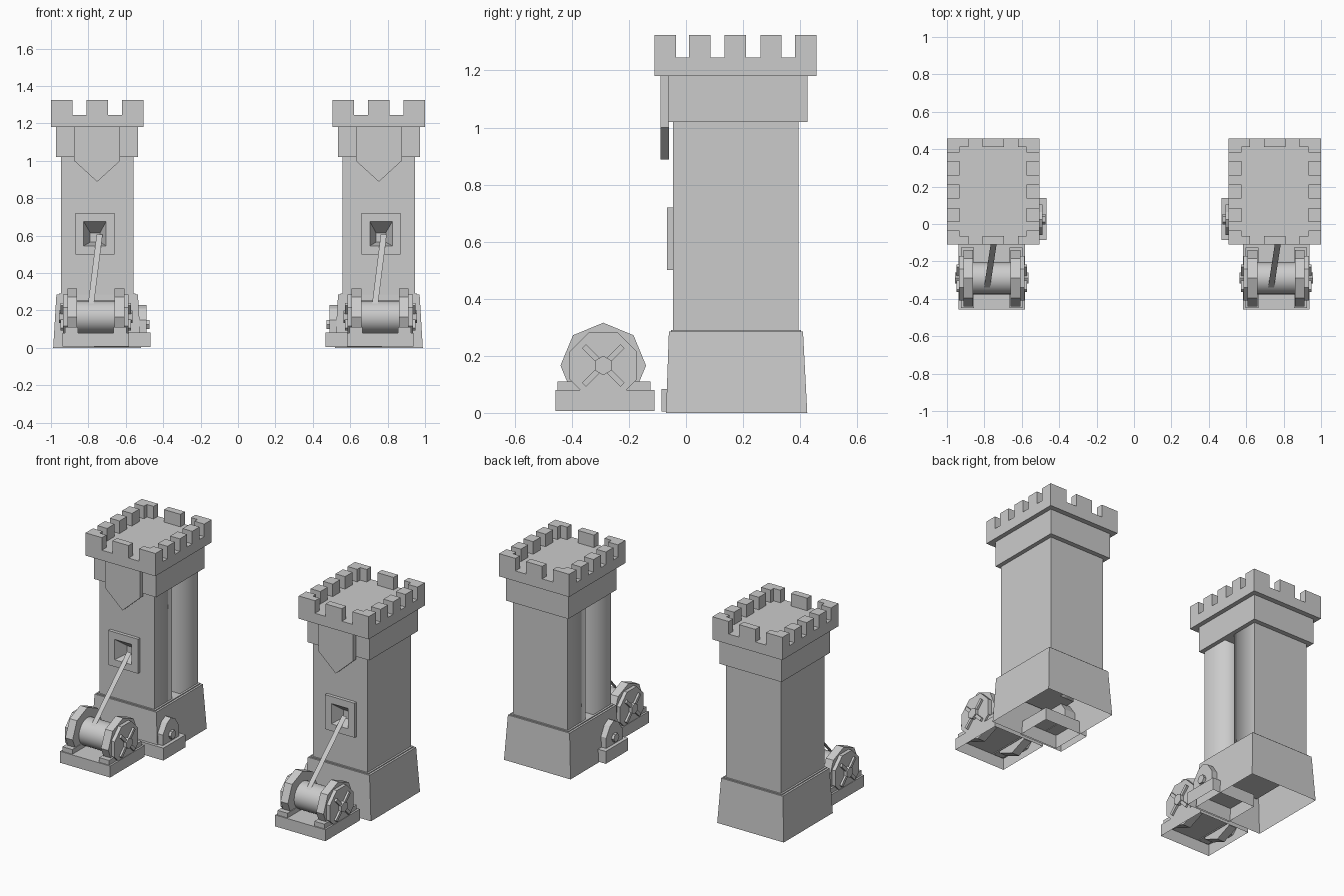
import bpy
import bmesh
from math import sin, cos, pi

if "Cube" in bpy.data.objects:
    bpy.data.objects.remove(bpy.data.objects["Cube"])

stone = bpy.data.materials.new("stone_grey")
stone.use_nodes = True
GREY = (0.6, 0.6, 0.6, 1)
stone.diffuse_color = GREY
stone.node_tree.nodes["Principled BSDF"].inputs["Base Color"].default_value = GREY

side = 1  # -1 mirrors a part to the other tower


def loft(name, ring_a, ring_b, open_bottom=False):
    """Join two matching rings of points into a capped solid."""
    bm = bmesh.new()
    a, b = ([bm.verts.new((side * x, y, z)) for x, y, z in r] for r in (ring_a, ring_b))
    n = len(a)
    bm.faces.new(a)
    bm.faces.new(b)
    for i in range(n):
        j = (i + 1) % n
        bm.faces.new((a[i], a[j], b[j], b[i]))
    bmesh.ops.recalc_face_normals(bm, faces=bm.faces[:])
    if open_bottom:
        down = [f for f in bm.faces if f.normal.z < -0.9]
        bmesh.ops.delete(bm, geom=down, context="FACES")
    mesh = bpy.data.meshes.new(name)
    bm.to_mesh(mesh)
    bm.free()
    mesh.materials.append(stone)
    ob = bpy.data.objects.new(name, mesh)
    bpy.context.collection.objects.link(ob)
    return ob


def prism(name, pts, axis, lo, hi, **kw):
    place = {"x": lambda u, v, t: (t, u, v),
             "y": lambda u, v, t: (u, t, v),
             "z": lambda u, v, t: (u, v, t)}[axis]
    return loft(name, [place(u, v, lo) for u, v in pts],
                [place(u, v, hi) for u, v in pts], **kw)


def rect(u0, u1, v0, v1):
    return [(u0, v0), (u1, v0), (u1, v1), (u0, v1)]


def box(name, x0, x1, y0, y1, z0, z1, **kw):
    return prism(name, rect(x0, x1, y0, y1), "z", z0, z1, **kw)


def ngon(n, r, cu, cv, turn=0.0):
    return [(cu + r * cos(turn + 2 * pi * i / n), cv + r * sin(turn + 2 * pi * i / n))
            for i in range(n)]


def cut(target, cutter):
    mod = target.modifiers.new("cut", "BOOLEAN")
    mod.operation = "DIFFERENCE"
    mod.solver = "EXACT"
    mod.object = cutter
    bpy.context.view_layer.objects.active = target
    bpy.ops.object.modifier_apply(modifier=mod.name)


CX = -0.753  # tower centre


def tower(tag):
    # Tapered hollow footing
    def ring(h, y0, y1, z):
        return [(x, y, z) for x, y in rect(CX - h, CX + h, y0, y1)]
    loft("footing" + tag, ring(0.235, -0.07, 0.425, 0), ring(0.218, -0.06, 0.41, 0.285),
         open_bottom=True)
    box("footing_lip" + tag, CX - 0.205, CX + 0.205, -0.053, 0.403, 0.27, 0.291)

    # Shaft with a gate slot on the inner side
    w, s0, s1 = 0.193, 0.135, 0.215
    inner, deep = CX + w, CX + w - 0.1
    shaft = prism("shaft" + tag, [
        (CX - w, -0.045), (inner, -0.045), (inner, s0), (deep, s0),
        (deep, s1), (inner, s1), (inner, 0.395), (CX - w, 0.395)], "z", 0.2, 1.1)

    # Window frame with a splayed opening
    frame = box("window_frame" + tag, -0.87, -0.66, -0.066, -0.04, 0.5, 0.72)
    outer = [(x, -0.0665, z) for x, z in rect(-0.825, -0.705, 0.545, 0.675)]
    back = [(x, 0.01, z) for x, z in rect(-0.79, -0.738, 0.565, 0.615)]
    cutter = loft("window_cutter" + tag, outer, back)
    cutter.hide_render = True
    cut(frame, cutter)
    cut(shaft, cutter)
    bpy.data.objects.remove(cutter)

    # Soft shading across the slotted side
    for p in shaft.data.polygons:
        slot_wall = abs(p.normal.y) > 0.9 and s0 - 0.01 < p.center.y < s1 + 0.01
        p.use_smooth = slot_wall or -side * p.normal.x < -0.9 and p.area > 0.1

    # Head, ledge and hanging shield
    box("head" + tag, CX - 0.219, CX + 0.219, -0.063, 0.425, 1.02, 1.19)
    x0, x1, y0, y1 = -1.0, -0.506, -0.11, 0.457
    box("ledge" + tag, x0, x1, y0, y1, 1.18, 1.245)
    prism("shield" + tag, [(-0.876, 1.18), (-0.876, 1.0), (CX, 0.888),
                           (-0.63, 1.0), (-0.63, 1.18)], "y", -0.09, -0.06)

    # Merlons: L-shaped corners, one on each short side, three on each long side
    z0, z1, t, u = 1.245, 1.325, 0.068, 0.045
    for ex, dx in ((x0, 1), (x1, -1)):
        for ey, dy in ((y0, 1), (y1, -1)):
            pts = [(0, 0), (0.115, 0), (0.115, u), (t, u), (t, 0.075), (0, 0.075)]
            prism("corner_merlon" + tag, [(ex + dx * a, ey + dy * b) for a, b in pts],
                  "z", z0, z1)
        for k in range(3):
            y = 0.0105 + k * 0.125
            box("side_merlon" + tag, *sorted((ex, ex + dx * t)), y, y + 0.075, z0, z1)
    for ey, dy in ((y0, 1), (y1, -1)):
        box("end_merlon" + tag, CX - 0.057, CX + 0.057, *sorted((ey, ey + dy * u)), z0, z1)


def spokes(name, cy, cz, r, x0, x1):
    for k in range(4):
        a = pi / 4 + k * pi / 2
        bar = [(cy + d * cos(a) - h * sin(a), cz + d * sin(a) + h * cos(a))
               for d, h in rect(0.02, r, -0.01, 0.01)]
        prism(name, bar, "x", x0, x1)


def winch(tag):
    wx, cy, cz = -0.76, -0.29, 0.166
    box("winch_base" + tag, wx - 0.177, wx + 0.177, -0.457, -0.11, 0.007, 0.08,
        open_bottom=True)
    drum = prism("winch_drum" + tag, ngon(32, 0.086, cy, cz), "x", wx - 0.12, wx + 0.12)
    for p in drum.data.polygons:
        p.use_smooth = abs(p.normal.x) < 0.5
    prism("winch_axle" + tag, ngon(6, 0.034, cy, cz, pi / 6), "x", wx - 0.196, wx + 0.196)
    for d in (-1, 1):
        def span(a, b):
            return sorted((wx + d * a, wx + d * b))
        prism("winch_flange" + tag, ngon(8, 0.15, cy, cz), "x", *span(0.1, 0.152))
        prism("winch_bracket" + tag, ngon(8, 0.128, cy, cz, pi / 8), "x", *span(0.15, 0.175))
        spokes("winch_spoke" + tag, cy, cz, 0.095, *span(0.17, 0.188))
        box("winch_foot" + tag, *span(0.095, 0.165), -0.45, -0.125, 0.075, 0.11)


def gate_winch(tag):
    # Smaller machine half sunk into the inner side of the footing
    box("gate_base" + tag, -0.77, -0.468, -0.085, 0.14, 0.004, 0.083, open_bottom=True)
    prism("gate_bracket" + tag, [(-0.058, 0.08), (-0.058, 0.15), (-0.015, 0.21),
                                 (0.025, 0.23), (0.065, 0.21), (0.105, 0.15),
                                 (0.105, 0.08)], "x", -0.6, -0.49)
    prism("gate_axle" + tag, ngon(6, 0.028, 0.025, 0.125), "x", -0.7, -0.473)


for side, tag in ((1, "_right"), (-1, "_left")):
    tower(tag)
    winch(tag)
    gate_winch(tag)

# Flat straps from the drums up into the windows, both leaning the same way
side = 1
for cx, tag in ((-0.762, "_right"), (0.757, "_left")):
    bm = bmesh.new()
    path = [(cx - 0.024, -0.34, 0.235), (cx + 0.022, -0.04, 0.605)]
    (xa, ya, za), (xb, yb, zb) = path
    h = 0.016
    bm.faces.new([bm.verts.new(p) for p in (
        (xa - h, ya, za), (xa + h, ya, za), (xb + h, yb, zb), (xb - h, yb, zb))])
    mesh = bpy.data.meshes.new("strap" + tag)
    bm.to_mesh(mesh)
    bm.free()
    mesh.materials.append(stone)
    bpy.context.collection.objects.link(bpy.data.objects.new("strap" + tag, mesh))
